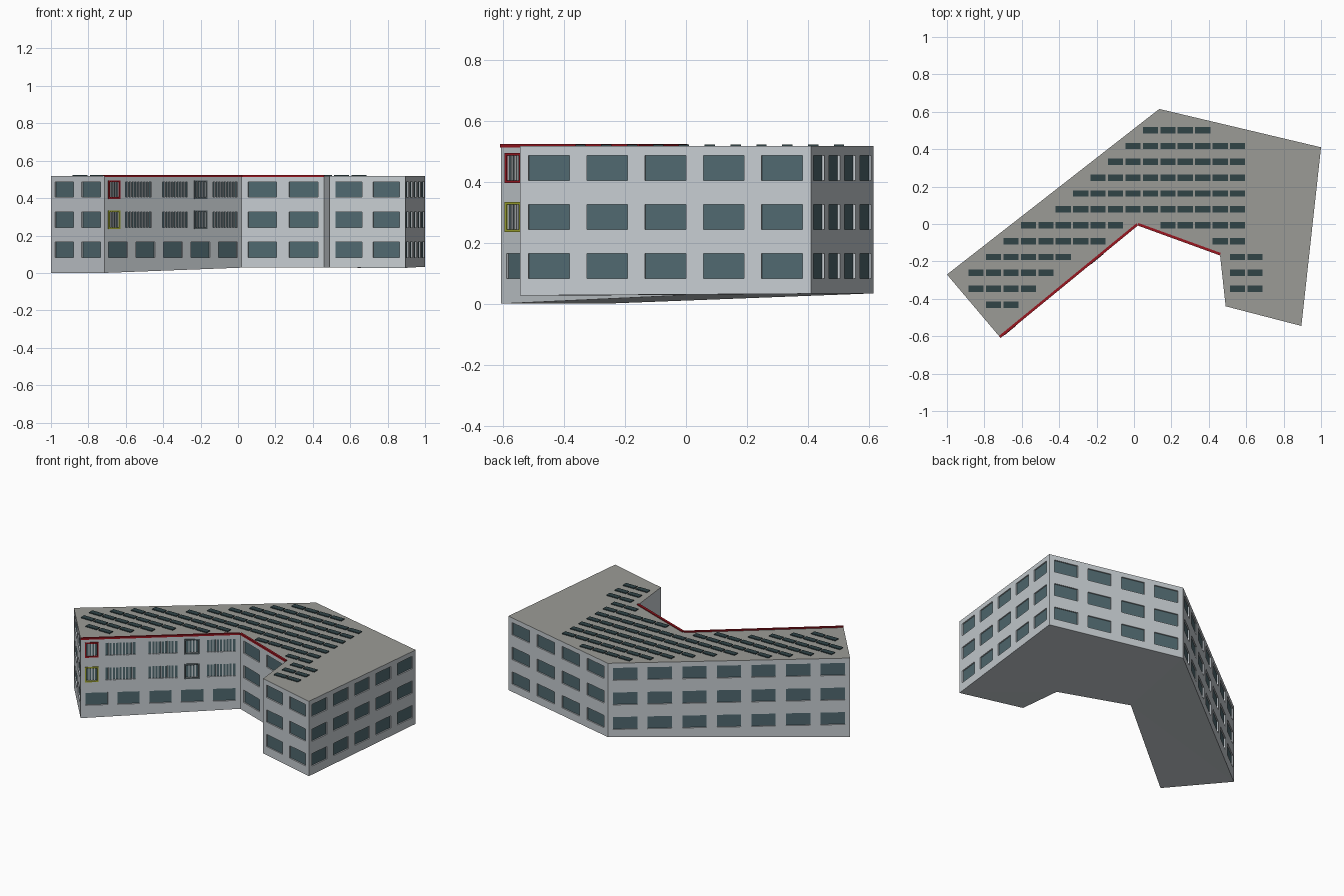
import bpy, bmesh
from mathutils import Vector

if "Cube" in bpy.data.objects:
    bpy.data.objects.remove(bpy.data.objects["Cube"])

ROOF = 0.517
RECESS = 0.008
FLOORS = [(0.083, 0.164), (0.244, 0.325), (0.405, 0.486)]

# Footprint corners, counter-clockwise: x, y, height of the sloping base
CORNERS = [Vector(c) for c in (
    (-1.0, -0.27, 0.0), (-0.715, -0.607, 0.0), (0.02, -0.005, 0.028),
    (0.46, -0.165, 0.028), (0.49, -0.44, 0.028), (0.895, -0.545, 0.027),
    (1.0, 0.41, 0.033), (0.135, 0.615, 0.034))]
WINDOWS = [2, 5, 2, 0, 2, 5, 4, 7]        # window columns on each wall
COURT = 1                                 # wall with slatted upper windows
FRAMED = [(0.036, 0.104), (0.661, 0.737)]
SLATTED = [(0.156, 0.345), (0.425, 0.607), (0.79, 0.97)]


def material(name, rgb):
    m = bpy.data.materials.new(name)
    m.diffuse_color = (*rgb, 1)
    m.use_nodes = True
    m.node_tree.nodes["Principled BSDF"].inputs["Base Color"].default_value = m.diffuse_color
    return m


WALL = material("pale_wall", (0.57, 0.61, 0.64))
ROOFING = material("roof_grey", (0.33, 0.33, 0.305))
GLASS = material("teal_glass", (0.08, 0.14, 0.16))
PANEL = material("dark_panel", (0.029, 0.056, 0.062))
RED = material("red_trim", (0.33, 0.008, 0.014))
LIME = material("lime_trim", (0.36, 0.39, 0.03))
GREY = material("slate_trim", (0.11, 0.14, 0.15))


def finish(name, bm, mats):
    me = bpy.data.meshes.new(name)
    bm.to_mesh(me)
    bm.free()
    for m in mats:
        me.materials.append(m)
    ob = bpy.data.objects.new(name, me)
    bpy.context.collection.objects.link(ob)
    return ob


def face(bm, pts, mat=0):
    f = bm.faces.new([bm.verts.new(p) for p in pts])
    f.material_index = mat
    return f


class Wall:
    """Local frame of one wall: u along it (0..1), z up, d outwards."""

    def __init__(self, i):
        self.a, self.b = CORNERS[i], CORNERS[(i + 1) % len(CORNERS)]
        self.dir = Vector((self.b.x - self.a.x, self.b.y - self.a.y, 0))
        self.length = self.dir.length
        self.out = Vector((self.dir.y, -self.dir.x, 0)).normalized()

    def at(self, u, z, d=0.0):
        p = Vector((self.a.x, self.a.y, z)) + self.dir * u + self.out * d
        return p

    def rect(self, bm, u0, u1, z0, z1, d=0.0, mat=0):
        face(bm, [self.at(u0, z0, d), self.at(u1, z0, d),
                  self.at(u1, z1, d), self.at(u0, z1, d)], mat)

    def block(self, bm, u0, u1, z0, z1, d0, d1):
        v = [bm.verts.new(self.at(u, z, d)) for d in (d0, d1)
             for u, z in ((u0, z0), (u1, z0), (u1, z1), (u0, z1))]
        for q in ((3, 2, 1, 0), (4, 5, 6, 7), (0, 1, 5, 4),
                  (1, 2, 6, 5), (2, 3, 7, 6), (3, 0, 4, 7)):
            bm.faces.new([v[k] for k in q])

    def opening(self, bm, u0, u1, z0, z1):
        self.rect(bm, u0, u1, z0, z1, -RECESS, 2)
        ring = [(u0, z0), (u1, z0), (u1, z1), (u0, z1)]
        for (ua, za), (ub, zb) in zip(ring, ring[1:] + ring[:1]):
            face(bm, [self.at(ua, za), self.at(ub, zb),
                      self.at(ub, zb, -RECESS), self.at(ua, za, -RECESS)])


walls = [Wall(i) for i in range(len(CORNERS))]

# Building shell: walls with recessed windows, roof and base
bm = bmesh.new()
for i, w in enumerate(walls):
    n = WINDOWS[i]
    if not n:
        face(bm, [w.a, w.b, w.at(1, ROOF), w.at(0, ROOF)])
        continue
    regular = [((k + 0.15) / n, (k + 0.85) / n) for k in range(n)]
    face(bm, [w.a, w.b, w.at(1, FLOORS[0][0]), w.at(0, FLOORS[0][0])])
    for f, (z0, z1) in enumerate(FLOORS):
        spans = sorted(FRAMED + SLATTED) if i == COURT and f else regular
        u = 0
        for u0, u1 in spans:
            w.rect(bm, u, u0, z0, z1)
            w.opening(bm, u0, u1, z0, z1)
            u = u1
        w.rect(bm, u, 1, z0, z1)
        top = FLOORS[f + 1][0] if f < 2 else ROOF
        w.rect(bm, 0, 1, z1, top)
caps = [face(bm, [(c.x, c.y, ROOF) for c in CORNERS], 1),
        face(bm, list(reversed(CORNERS)), 0)]
bmesh.ops.triangulate(bm, faces=caps)
bmesh.ops.remove_doubles(bm, verts=bm.verts, dist=0.0001)
finish("building_shell", bm, [WALL, ROOFING, GLASS])

# Upright slats in front of the upper courtyard windows
w = walls[COURT]
bm = bmesh.new()
for z0, z1 in FLOORS[1:]:
    for spans, count in ((SLATTED, 8), (FRAMED, 3)):
        for u0, u1 in spans:
            for k in range(count):
                c = u0 + (u1 - u0) * (k + 1) / (count + 1)
                w.block(bm, c - 0.0035, c + 0.0035, z0, z1, -RECESS, -0.001)
finish("window_slats", bm, [WALL])


# Coloured surrounds of the narrow courtyard windows
def surround(name, span, floor, mat):
    (u0, u1), (z0, z1) = span, FLOORS[floor]
    t, h = 0.009, 0.009
    bm = bmesh.new()
    for ua, ub, za, zb in ((u0 - t, u0, z0 - h, z1 + h), (u1, u1 + t, z0 - h, z1 + h),
                           (u0, u1, z0 - h, z0), (u0, u1, z1, z1 + h)):
        w.block(bm, ua, ub, za, zb, -0.002, 0.005)
    finish(name, bm, [mat])


surround("red_surround", FRAMED[0], 2, RED)
surround("lime_surround", FRAMED[0], 1, LIME)
surround("upper_slate_surround", FRAMED[1], 2, GREY)
surround("middle_slate_surround", FRAMED[1], 1, GREY)

# Red coping along the courtyard roof edge
bm = bmesh.new()
for i in (1, 2):
    walls[i].block(bm, 0, 1, 0.513, 0.524, -0.011, 0.003)
finish("roof_edge_trim", bm, [RED])

# Roof panels: rows from back to front, each with runs of columns
ROWS = [[(10, 13)], [(9, 15)], [(8, 15)], [(7, 15)], [(6, 15)], [(5, 15)],
        [(3, 8), (11, 15)], [(2, 7), (14, 15)], [(1, 5), (15, 16)],
        [(0, 4), (15, 16)], [(0, 3), (15, 16)], [(1, 2)]]
bm = bmesh.new()
for r, runs in enumerate(ROWS):
    y = 0.502 - 0.0848 * r
    for first, last in runs:
        for k in range(first, last + 1):
            cube = bmesh.ops.create_cube(bm, size=1)["verts"]
            bmesh.ops.scale(bm, vec=(0.081, 0.034, 0.007), verts=cube)
            bmesh.ops.translate(bm, vec=(-0.844 + 0.0932 * k, y, ROOF + 0.002), verts=cube)
finish("roof_panels", bm, [PANEL])
